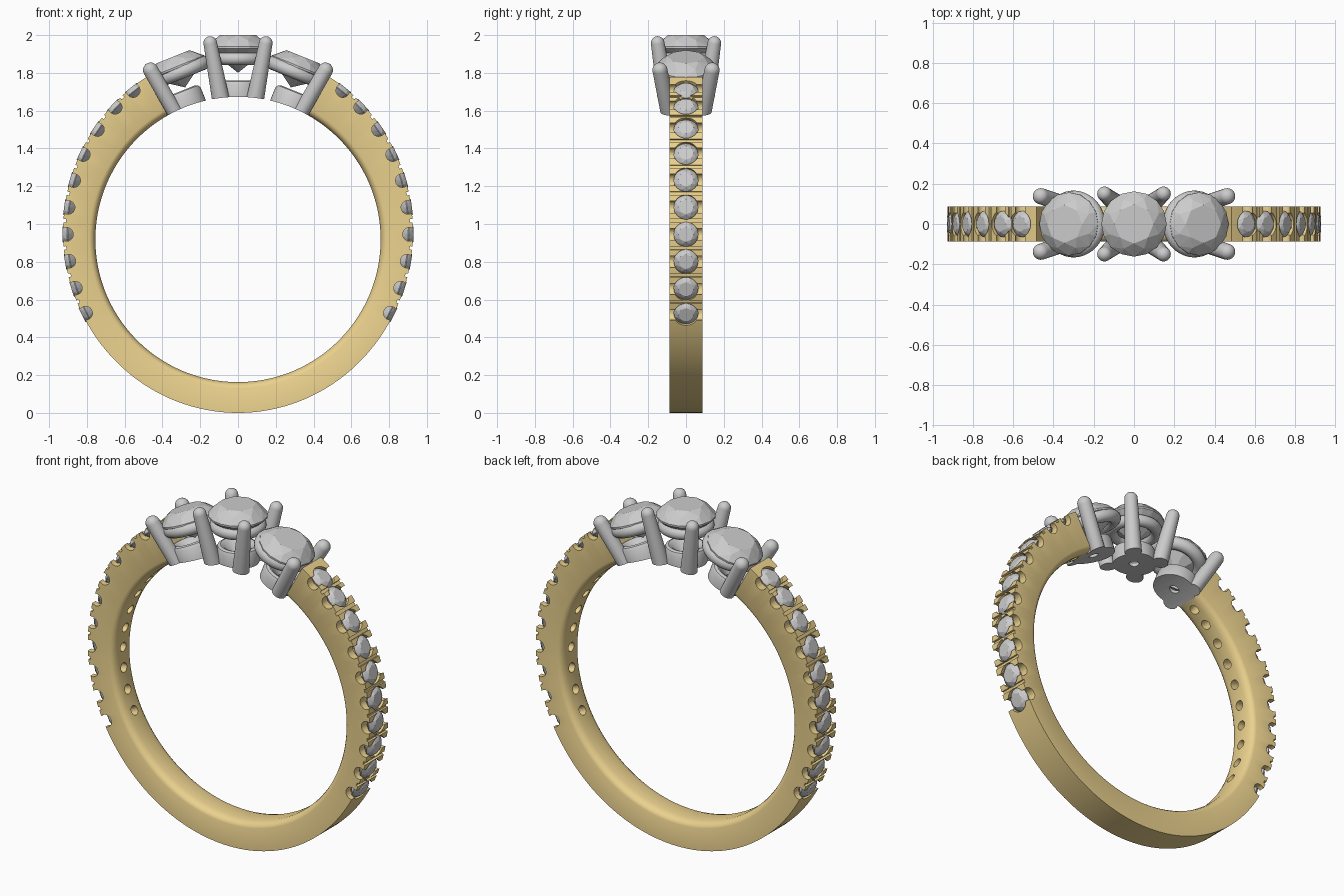
import bpy, bmesh, math
from mathutils import Matrix, Vector

if "Cube" in bpy.data.objects:
    bpy.data.objects.remove(bpy.data.objects["Cube"])

CZ, RIN = 0.918, 0.755            # finger hole centre height and radius
EZ, EX, EH = 0.96, 0.926, 0.96    # outer ellipse: centre height, half width, half height
HALF = 0.088                      # half band width
END = math.radians(29.3)          # where the band meets the setting

gold = bpy.data.materials.new("gold")
gold.diffuse_color = (0.83, 0.64, 0.27, 1)
gold.use_nodes = True
gold.node_tree.nodes["Principled BSDF"].inputs["Base Color"].default_value = gold.diffuse_color


def lathe(bm, prof, n, mat=Matrix(), closed=False):
    rings = [[bm.verts.new(mat @ Vector((r * math.cos(2 * math.pi * i / n),
                                         r * math.sin(2 * math.pi * i / n), h)))
              for i in range(n)] for r, h in prof]
    pairs = list(zip(rings, rings[1:])) + ([(rings[-1], rings[0])] if closed else [])
    for a, b in pairs:
        for i in range(n):
            j = (i + 1) % n
            bm.faces.new((a[i], a[j], b[j], b[i]))


def gem(bm, r, crown, pav, mat):
    # brilliant cut: table at local z = 0, girdle below, point at the bottom
    pts = []

    def ring(k, n, h, off=0.0):
        for i in range(n):
            a = 2 * math.pi * (i + off) / n
            pts.append((k * r * math.cos(a), k * r * math.sin(a), h))
    g = 0.06 * r
    ring(0.6, 8, 0)
    ring(0.82, 8, -0.43 * crown, 0.5)
    ring(1, 16, -crown)
    ring(1, 16, -crown - g)
    ring(0.5, 8, -crown - g - 0.54 * pav, 0.5)
    pts.append((0, 0, -crown - g - pav))
    vs = [bm.verts.new(mat @ Vector(p)) for p in pts]
    bmesh.ops.convex_hull(bm, input=vs)


def finish(bm, name, smooth=True, mat=None):
    bmesh.ops.remove_doubles(bm, verts=bm.verts, dist=1e-5)
    bmesh.ops.recalc_face_normals(bm, faces=bm.faces)
    me = bpy.data.meshes.new(name)
    bm.to_mesh(me)
    bm.free()
    ob = bpy.data.objects.new(name, me)
    bpy.context.collection.objects.link(ob)
    if mat:
        me.materials.append(mat)
    if smooth:
        shade(ob)
    return ob


def activate(ob):
    bpy.ops.object.select_all(action='DESELECT')
    ob.select_set(True)
    bpy.context.view_layer.objects.active = ob


def shade(ob):
    activate(ob)
    bpy.ops.object.shade_smooth_by_angle(angle=math.radians(35))


def cut(ob, cutter):
    cutter.hide_render = True
    m = ob.modifiers.new("cut", 'BOOLEAN')
    m.operation, m.solver, m.object = 'DIFFERENCE', 'EXACT', cutter
    activate(ob)
    bpy.ops.object.modifier_apply(modifier=m.name)


def surface(z, s):
    # frame on the outer ellipse, local z pointing outward
    x = s * EX * math.sqrt(1 - ((z - EZ) / EH) ** 2)
    n = Vector((x / EX ** 2, 0, (z - EZ) / EH ** 2)).normalized()
    y = Vector((0, 1, 0))
    m = Matrix((y.cross(n), y, n)).transposed().to_4x4()
    m.translation = (x, 0, z)
    return m


def outer(a):
    # distance from finger centre to the outer ellipse
    dx, dz, o = math.sin(a) / EX, math.cos(a) / EH, (CZ - EZ) / EH
    A, B, C = dx * dx + dz * dz, 2 * dz * o, o * o - 1
    return (-B + math.sqrt(B * B - 4 * A * C)) / (2 * A)


# gold band, swept round from one side of the setting to the other
bm = bmesh.new()
N, rows = 144, []
for k in range(N + 1):
    a = END + (2 * math.pi - 2 * END) * k / N
    half = [(RIN, 0.045), (RIN + 0.007, 0.068), (RIN + 0.017, 0.081),
            (RIN + 0.032, HALF), (outer(a), HALF)]
    prof = [(r, -y) for r, y in half] + half[::-1]
    rows.append([bm.verts.new((r * math.sin(a), y, CZ + r * math.cos(a))) for r, y in prof])
for p, q in zip(rows, rows[1:]):
    for i in range(len(p)):
        j = (i + 1) % len(p)
        bm.faces.new((p[i], p[j], q[j], q[i]))
bm.faces.new(rows[0])
bm.faces.new(rows[-1])
band = finish(bm, "band", False, gold)

# small stones down the shoulders, with their seats, side scallops and grooves
levels = [1.72, 1.63, 1.51, 1.375, 1.235, 1.09, 0.945, 0.80, 0.655, 0.52]
stones, seats, scallops, grooves = (bmesh.new() for _ in range(4))
for s in (-1, 1):
    for z in levels:
        m = surface(z, s)
        gem(stones, 0.066, 0.024, 0.055, m @ Matrix.Translation((0, 0, 0.003)))
        lathe(seats, [(0, -0.27), (0.027, -0.27), (0.027, -0.065), (0.065, -0.027),
                      (0.065, 0.05), (0, 0.05)], 24, m)
        lathe(scallops, [(0, -0.12), (0.036, -0.12), (0.036, 0.12), (0, 0.12)], 20,
              m @ Matrix.Translation((0, 0, -0.018)) @ Matrix.Rotation(math.pi / 2, 4, 'X'))
    for z0, z1 in zip(levels, levels[1:]):
        bmesh.ops.create_cube(grooves, size=1, matrix=surface((z0 + z1) / 2, s)
                              @ Matrix.Diagonal((0.018, 0.25, 0.026, 1)))
finish(stones, "shoulder_stones", False)
for b, name in ((seats, "seat_cutter"), (scallops, "scallop_cutter"), (grooves, "groove_cutter")):
    c = finish(b, name, False)
    cut(band, c)
    bpy.data.objects.remove(c)
shade(band)


def frame(x, z, tilt):
    return Matrix.Translation((x, 0, z)) @ Matrix.Rotation(tilt, 4, 'Y')


T = math.radians(22)
# three main stones, the side ones tilted outward
bm = bmesh.new()
gem(bm, 0.162, 0.06, 0.13, frame(0, 2.0, 0))
for s in (-1, 1):
    gem(bm, 0.157, 0.055, 0.11, frame(s * 0.345, 1.885, s * T))
finish(bm, "main_stones", False)

# round rails under each main stone
bm = bmesh.new()
for x, z, t, R, r in ((0, 1.875, 0, 0.12, 0.033), (0.30, 1.805, T, 0.13, 0.036),
                      (-0.30, 1.805, -T, 0.13, 0.036)):
    circ = [(R + r * math.cos(i * math.pi / 8), r * math.sin(i * math.pi / 8)) for i in range(16)]
    lathe(bm, circ, 48, frame(x, z, t), True)
finish(bm, "upper_rails")

# base collars with a small hole, hollowed toward the stones
bm = bmesh.new()
for s in (-1, 0, 1):
    m = frame(0, CZ, s * T)
    lathe(bm, [(0.027, 0.68), (0.118, 0.68), (0.118, 0.82), (0.11, 0.836), (0.095, 0.842),
               (0.08, 0.836), (0.027, 0.775)], 40, m, True)
bases = finish(bm, "base_collars", False)

# prongs with domed tips
bm = bmesh.new()
for sx in (-1, 1):
    for sy in (-1, 1):
        for top, bot, r1, r0 in (((0.147, 0.15, 1.958), (0.08, 0.094, 1.60), 0.036, 0.049),
                                 ((0.463, 0.138, 1.815), (0.31, 0.086, 1.55), 0.04, 0.041)):
            p = Vector((bot[0] * sx, bot[1] * sy, bot[2]))
            d = Vector((top[0] * sx, top[1] * sy, top[2])) - p
            m = Matrix.Translation(p) @ d.to_track_quat('Z', 'Y').to_matrix().to_4x4()
            L = d.length
            dome = [(r1 * math.cos(i * math.pi / 12), L + r1 * math.sin(i * math.pi / 12))
                    for i in range(6)]
            lathe(bm, [(0, 0), (r0, 0)] + dome + [(0, L + r1)], 24, m)
prongs = finish(bm, "prongs", False)

# trim the setting flush with the finger hole
bm = bmesh.new()
lathe(bm, [(0, -0.4), (RIN, -0.4), (RIN, 0.4), (0, 0.4)], 144,
      Matrix.Translation((0, 0, CZ)) @ Matrix.Rotation(math.pi / 2, 4, 'X'))
finger = finish(bm, "finger_cutter", False)
for ob in (bases, prongs):
    cut(ob, finger)
    shade(ob)
bpy.data.objects.remove(finger)
